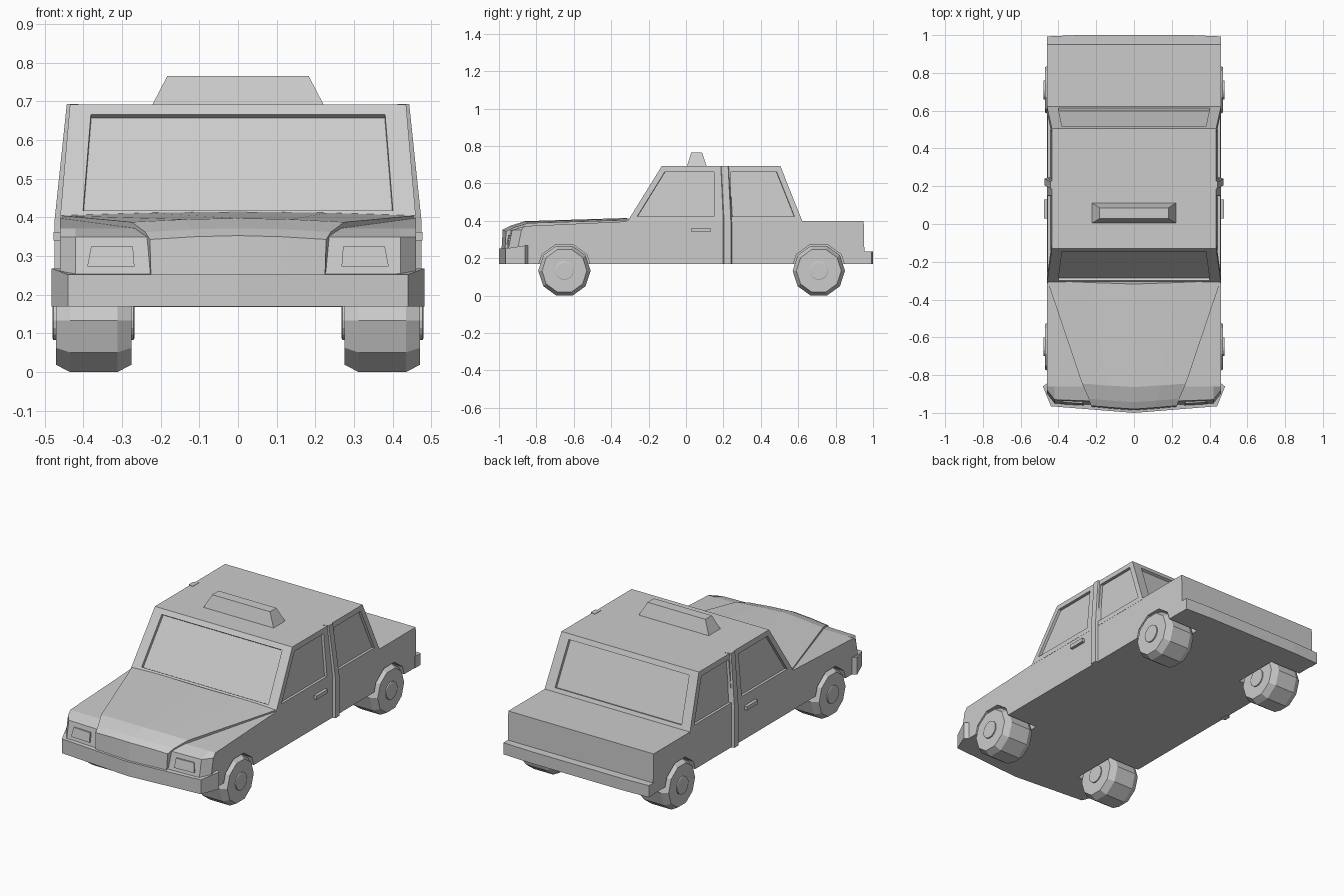
import bpy, bmesh
from math import sin, cos, pi
from mathutils import Vector

if "Cube" in bpy.data.objects:
    bpy.data.objects.remove(bpy.data.objects["Cube"])


def finish(name, bm):
    bmesh.ops.recalc_face_normals(bm, faces=bm.faces[:])
    mesh = bpy.data.meshes.new(name)
    bm.to_mesh(mesh)
    bm.free()
    ob = bpy.data.objects.new(name, mesh)
    bpy.context.collection.objects.link(ob)
    return ob


def loft_bm(rings):
    """Join closed rings of points with quads and cap both ends."""
    bm = bmesh.new()
    vs = [[bm.verts.new(p) for p in r] for r in rings]
    n = len(rings[0])
    for a, b in zip(vs, vs[1:]):
        for i in range(n):
            j = (i + 1) % n
            bm.faces.new((a[i], a[j], b[j], b[i]))
    bm.faces.new(vs[0][::-1])
    bm.faces.new(vs[-1])
    bmesh.ops.recalc_face_normals(bm, faces=bm.faces[:])
    return bm


def loft(name, rings):
    return finish(name, loft_bm(rings))


def rect(x0, x1, y0, y1, z):
    return [(x0, y0, z), (x1, y0, z), (x1, y1, z), (x0, y1, z)]


def disc(x, r, cy, cz, n, s=1):
    return [(s * x, cy + r * cos(2 * pi * i / n), cz + r * sin(2 * pi * i / n))
            for i in range(n)]


def mirrored(pts):
    """Complete a right-hand plan outline with its left-hand mirror."""
    return pts + [(-x, y) for x, y in reversed(pts) if x > 0]


# Lower body: side profile swept over x, nose swept back at the corners
profile = [(-0.93, 0.17), (-0.95, 0.25), (-0.93, 0.35), (-0.86, 0.372),
           (-0.31, 0.397), (0.62, 0.40), (0.95, 0.40), (0.955, 0.17)]
columns = [(-0.46, 0.05), (-0.42, 0), (0, -0.015), (0.42, 0), (0.46, 0.05)]
body = loft("body", [[(x, y + (s if y < -0.9 else 0), z) for y, z in profile]
                     for x, s in columns])

# Raised hood panel tapering to the grille: y, z, half width, underside z
stations = [(-0.30, 0.405, 0.459, 0.36), (-0.845, 0.388, 0.275, 0.34),
            (-0.925, 0.362, 0.24, 0.30), (-0.962, 0.343, 0.228, 0.25),
            (-0.968, 0.24, 0.225, 0.235)]
loft("hood", [[(-w, y, z), (-w / 2, y - 0.01, z + 0.007), (0, y - 0.018, z + 0.01),
               (w / 2, y - 0.01, z + 0.007), (w, y, z), (w, y + 0.01, b), (-w, y + 0.01, b)]
              for y, z, w, b in stations])

# Cabin with recessed windows
bm = loft_bm([rect(-0.461, 0.461, -0.315, 0.624, 0.393),
              rect(-0.435, 0.435, -0.13, 0.505, 0.692)])
for y in (0.18, 0.21):
    bmesh.ops.bisect_plane(bm, geom=bm.verts[:] + bm.edges[:] + bm.faces[:],
                           plane_co=(0, y, 0), plane_no=(0, 1, 0))
bm.normal_update()
for f in [f for f in bm.faces if abs(f.normal.z) < 0.9 and f.calc_area() > 0.03]:
    screen = abs(f.normal.y) > 0.5
    bmesh.ops.inset_individual(bm, faces=[f], thickness=0.03, depth=0, use_even_offset=True)
    if screen:
        for v in f.verts:
            v.co.x *= 0.935
    bmesh.ops.inset_individual(bm, faces=[f], thickness=0.001, depth=-0.015,
                               use_even_offset=True)
finish("cabin", bm)

# Roof sign
loft("roof_sign", [rect(-0.225, 0.225, 0.003, 0.113, 0.685),
                   rect(-0.183, 0.183, 0.028, 0.086, 0.766)])

# Bumpers
front = mirrored([(0.455, -0.84), (0.482, -0.86), (0.44, -0.965), (0, -1.0)])
loft("front_bumper", [[(x, y, 0.17) for x, y in front],
                      [(x, y, 0.252 + (0.016 if y > -0.9 else 0)) for x, y in front]])
rear = mirrored([(0.461, 0.94), (0.461, 0.993), (0.3, 1.0)])
loft("rear_bumper", [[(x, y, z) for x, y in rear] for z in (0.168, 0.235)])

for s, side in ((1, "right"), (-1, "left")):
    # Door pillar following the cabin slope
    loft(side + "_door_pillar",
         [[(s * (x - 0.03), y - 0.028, z), (s * x, y - 0.018, z),
           (s * x, y + 0.018, z), (s * (x - 0.03), y + 0.028, z)]
          for x, y, z in ((0.475, 0.222, 0.168), (0.475, 0.222, 0.39), (0.443, 0.207, 0.694))])

    # Door handle
    loft(side + "_door_handle", [rect(s * 0.45, s * 0.477, 0.03, 0.13, z)
                                 for z in (0.34, 0.362)])

    # Headlight, leaning with the nose
    loft(side + "_headlight",
         [[(s * a, y - 0.012, z), (s * b, y - 0.005, z), (s * b, y + 0.03, z),
           (s * a, y + 0.03, z)]
          for a, b, y, z in ((0.268, 0.39, -0.948, 0.273), (0.272, 0.38, -0.938, 0.325))])

    for cy, end in ((-0.65, "front"), (0.71, "rear")):
        # Wheel arch cutter
        cut = loft("arch_cutter", [disc(x, 0.148, cy, 0.133, 10, s) for x in (0.262, 0.6)])
        cut.hide_render = True
        cut.hide_viewport = True
        cut.display_type = 'WIRE'
        mod = body.modifiers.new("arch", 'BOOLEAN')
        mod.operation = 'DIFFERENCE'
        mod.solver = 'EXACT'
        mod.object = cut

        # Ten-sided tyre with chamfered shoulders, and a round hub
        loft(f"{end}_{side}_tyre",
             [disc(x, r, cy, 0.133, 10, s) for x, r in
              ((0.276, 0.085), (0.276, 0.12), (0.312, 0.14), (0.435, 0.14),
               (0.471, 0.12), (0.471, 0.085))])
        loft(f"{end}_{side}_hub",
             [disc(x, r, cy, 0.133, 16, s) for x, r in
              ((0.268, 0.045), (0.27, 0.05), (0.478, 0.05), (0.48, 0.045))])
